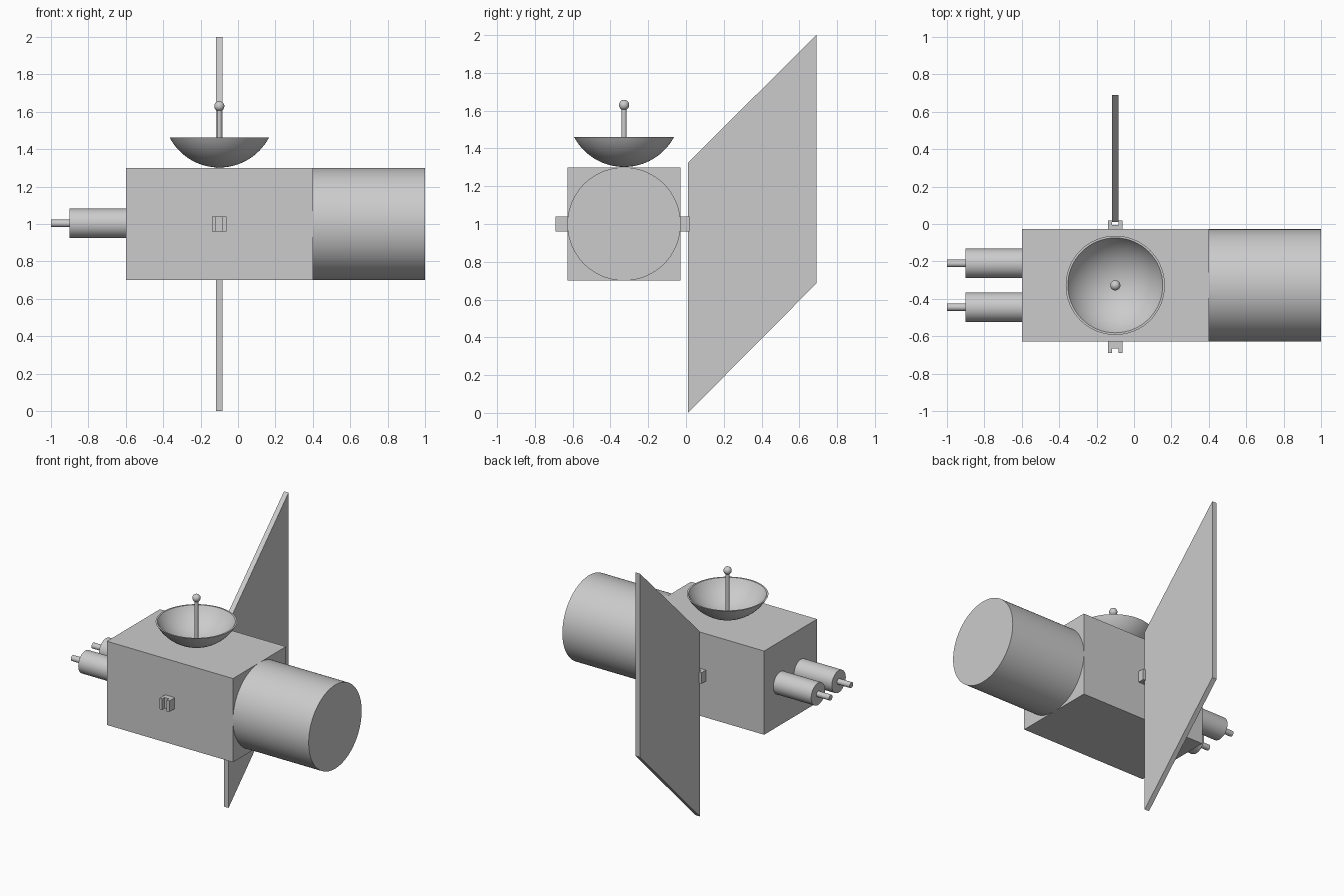
import bpy, bmesh, math
from mathutils import Matrix

if "Cube" in bpy.data.objects:
    bpy.data.objects.remove(bpy.data.objects["Cube"])

CY = -0.328   # y of the body axis
CZ = 1.0      # z of the body axis
MX = -0.1     # x of the dish and panel mounts

grey = bpy.data.materials.new("light_grey")
grey.diffuse_color = (0.6, 0.6, 0.6, 1)
grey.use_nodes = True
grey.node_tree.nodes["Principled BSDF"].inputs["Base Color"].default_value = grey.diffuse_color


def finish(name, bm, smooth=False):
    bmesh.ops.recalc_face_normals(bm, faces=bm.faces)
    mesh = bpy.data.meshes.new(name)
    bm.to_mesh(mesh)
    bm.free()
    mesh.materials.append(grey)
    obj = bpy.data.objects.new(name, mesh)
    bpy.context.collection.objects.link(obj)
    if smooth:
        bpy.ops.object.select_all(action='DESELECT')
        obj.select_set(True)
        bpy.context.view_layer.objects.active = obj
        bpy.ops.object.shade_smooth_by_angle(angle=math.radians(35))
    return obj


def box(name, x0, x1, y0, y1, z0, z1):
    bm = bmesh.new()
    m = Matrix.Translation(((x0 + x1) / 2, (y0 + y1) / 2, (z0 + z1) / 2))
    bmesh.ops.create_cube(bm, size=1, matrix=m @ Matrix.Diagonal((x1 - x0, y1 - y0, z1 - z0, 1)))
    return finish(name, bm)


def cylinder(name, r, length, centre, axis='X', segs=64):
    bm = bmesh.new()
    m = Matrix.Translation(centre)
    if axis == 'X':
        m = m @ Matrix.Rotation(math.pi / 2, 4, 'Y')
    bmesh.ops.create_cone(bm, cap_ends=True, segments=segs, radius1=r, radius2=r,
                          depth=length, matrix=m)
    return finish(name, bm, True)


def prism(name, profile, plane, lo, hi):
    """Extrude a 2D outline: plane 'YZ' along x, plane 'XY' along z."""
    bm = bmesh.new()
    place = (lambda a, b, c: (c, a, b)) if plane == 'YZ' else (lambda a, b, c: (a, b, c))
    rings = [[bm.verts.new(place(a, b, c)) for a, b in profile] for c in (lo, hi)]
    n = len(profile)
    bm.faces.new(rings[0])
    bm.faces.new(rings[1])
    for i in range(n):
        j = (i + 1) % n
        bm.faces.new((rings[0][i], rings[0][j], rings[1][j], rings[1][i]))
    return finish(name, bm)


# Body block and the large engine drum
box("body", -0.6, 0.4, CY - 0.3, CY + 0.3, 0.7, 1.3)
cylinder("engine_drum", 0.3, 0.6, (0.7, CY, CZ), segs=96)

# Twin thrusters with thin nozzles
for side, dy in (("front", -0.117), ("back", 0.117)):
    cylinder("thruster_" + side, 0.079, 0.3, (-0.75, CY + dy, CZ + 0.003))
    cylinder("nozzle_" + side, 0.02, 0.1, (-0.95, CY + dy, CZ + 0.003), segs=32)

# Slotted panel brackets on the front and back of the body
for side, s, depth in (("front", -1, 0.062), ("back", 1, 0.047)):
    base, tip = CY + s * 0.3, CY + s * (0.3 + depth)
    floor = tip - s * 0.025
    prism("bracket_" + side,
          [(MX - 0.038, base), (MX + 0.038, base), (MX + 0.038, tip), (MX + 0.018, tip),
           (MX + 0.018, floor), (MX - 0.018, floor), (MX - 0.018, tip), (MX - 0.038, tip)],
          'XY', 0.96, 1.04)

# Slanted solar panel
prism("solar_panel", [(0.01, 0), (0.69, 0.685), (0.69, 2.0), (0.01, 1.325)],
      'YZ', MX - 0.018, MX + 0.018)

# Hollow dish: outer and inner spherical caps spun round the vertical axis
R, T, RIM = 0.3, 0.01, 0.265
top = R - math.sqrt(R * R - RIM * RIM)
a = math.asin(RIM / R)
outer = [(R * math.sin(a * i / 16), R - R * math.cos(a * i / 16)) for i in range(17)]
b = math.acos((R - top) / (R - T))
inner = [((R - T) * math.sin(b * i / 16), R - (R - T) * math.cos(b * i / 16))
         for i in range(16, -1, -1)]
bm = bmesh.new()
pts = [bm.verts.new((MX + r, CY, 1.302 + z)) for r, z in outer + inner]
edges = [bm.edges.new(p) for p in zip(pts, pts[1:])]
bmesh.ops.spin(bm, geom=pts + edges, cent=(MX, CY, 0), axis=(0, 0, 1),
               angle=math.tau, steps=64)
bmesh.ops.remove_doubles(bm, verts=bm.verts, dist=1e-4)
finish("dish", bm, True)

# Dish feed stem and ball
cylinder("feed_stem", 0.013, 0.32, (MX, CY, 1.466), 'Z', 24)
bm = bmesh.new()
bmesh.ops.create_uvsphere(bm, u_segments=32, v_segments=16, radius=0.027,
                          matrix=Matrix.Translation((MX, CY, 1.63)))
finish("feed_ball", bm, True)
